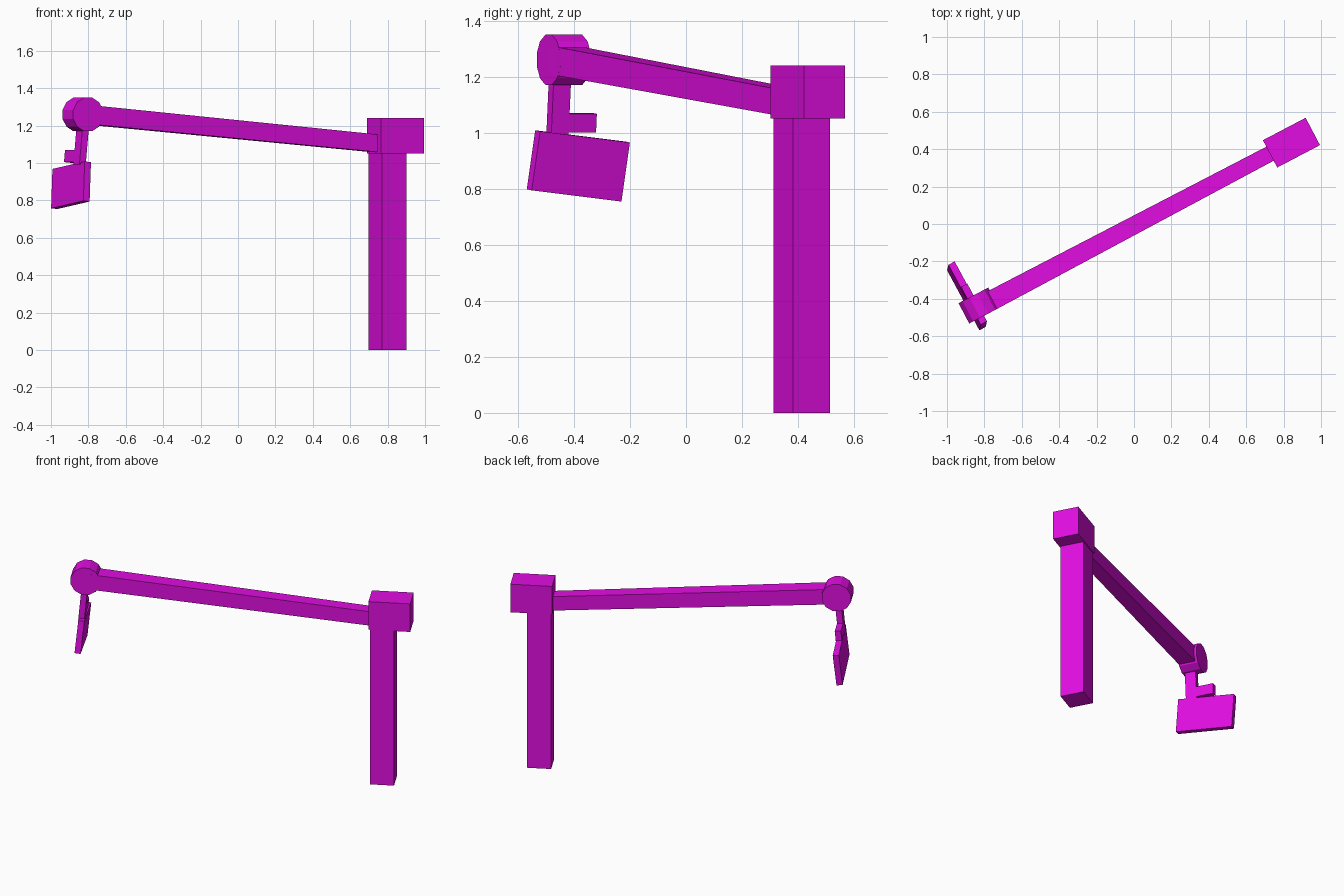
import bpy, bmesh
from math import radians
from mathutils import Matrix, Vector

cube = bpy.data.objects.get("Cube")
if cube:
    bpy.data.objects.remove(cube, do_unlink=True)

# Single flat paint
paint = bpy.data.materials.new("magenta paint")
paint.use_nodes = True
colour = (0.75, 0.004, 0.75, 1)
paint.diffuse_color = colour
paint.node_tree.nodes["Principled BSDF"].inputs["Base Color"].default_value = colour

# Frame at the pivot drum: x runs along the arm toward the post
PIVOT_Z = 1.26
frame = Matrix.Translation((-0.83, -0.436, PIVOT_Z)) @ Matrix.Rotation(radians(27.7), 4, 'Z')
# Hanging parts swing slightly away from the post
hang = frame @ Matrix.Rotation(radians(5.5), 4, 'Y')


def finish(name, bm, matrix):
    mesh = bpy.data.meshes.new(name)
    bmesh.ops.recalc_face_normals(bm, faces=bm.faces)
    bm.to_mesh(mesh)
    bm.free()
    mesh.transform(matrix)
    mesh.materials.append(paint)
    obj = bpy.data.objects.new(name, mesh)
    bpy.context.collection.objects.link(obj)
    return obj


def box(name, centre, size, matrix):
    bm = bmesh.new()
    bmesh.ops.create_cube(bm, size=1)
    for v in bm.verts:
        v.co = Vector(c + s * k for c, s, k in zip(centre, size, v.co))
    return finish(name, bm, matrix)


# Upright post and the head block on top of it
box("post", (1.838, -0.006, 0.525 - PIVOT_Z), (0.15, 0.15, 1.05), frame)
box("head_block", (1.885, -0.006, 1.145 - PIVOT_Z), (0.258, 0.165, 0.19), frame)

# Long arm, slightly slimmer where it enters the head block
bm = bmesh.new()
bmesh.ops.create_cube(bm, size=2)
for v in bm.verts:
    _, side, up = v.co
    if v.co.x < 0:
        v.co = (0, -0.008 + side * 0.054, up * 0.051)
    else:
        v.co = (1.8, -0.005 + side * 0.042, -0.158 + up * 0.047)
finish("arm", bm, frame)

# Twelve-sided pivot drum lying across the arm, with a flat on top
bm = bmesh.new()
bmesh.ops.create_cone(bm, cap_ends=True, segments=12, radius1=0.093, radius2=0.093, depth=0.123)
bmesh.ops.rotate(bm, verts=bm.verts, matrix=Matrix.Rotation(radians(15), 3, 'Z'))
bmesh.ops.rotate(bm, verts=bm.verts, matrix=Matrix.Rotation(radians(90), 3, 'X'))
finish("pivot_drum", bm, frame)

# Hanging link, side stub and tilted panel
box("hanging_link", (0, -0.012, -0.14), (0.038, 0.07, 0.26), hang)
box("side_stub", (0, 0.06, -0.225), (0.038, 0.146, 0.066), hang)
panel_frame = hang @ Matrix.Translation((0.005, 0.075, -0.38)) @ Matrix.Rotation(radians(-6.3), 4, 'X')
box("panel", (0, 0, 0), (0.038, 0.366, 0.213), panel_frame)
